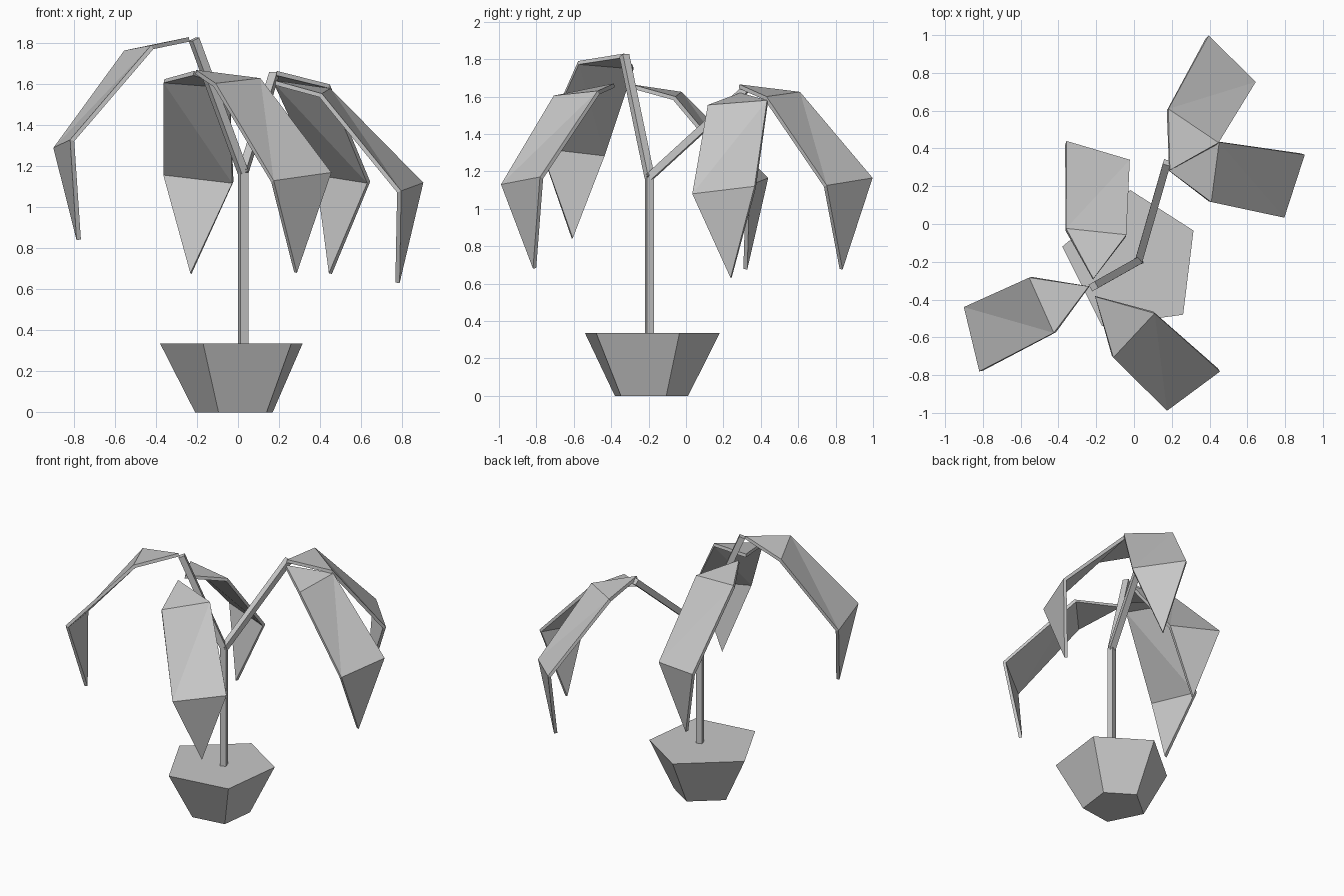
import bpy, bmesh
from math import sin, cos, radians
from mathutils import Vector, Matrix

cube = bpy.data.objects.get("Cube")
if cube:
    bpy.data.objects.remove(cube, do_unlink=True)

# One plain grey for the whole plant
GREY = (0.58, 0.58, 0.58, 1)
grey = bpy.data.materials.new("plain grey")
grey.use_nodes = True
grey.diffuse_color = GREY
grey.node_tree.nodes["Principled BSDF"].inputs["Base Color"].default_value = GREY


def make_object(name, points, faces):
    mesh = bpy.data.meshes.new(name)
    mesh.from_pydata([tuple(p) for p in points], [], faces)
    mesh.materials.append(grey)
    obj = bpy.data.objects.new(name, mesh)
    bpy.context.collection.objects.link(obj)
    return obj


def prism(name, lower, upper):
    """Closed solid between two matching rings of points."""
    n = len(lower)
    sides = [(i, (i + 1) % n, (i + 1) % n + n, i + n) for i in range(n)]
    caps = [tuple(reversed(range(n))), tuple(range(n, n + n))]
    obj = make_object(name, lower + upper, sides + caps)
    bm = bmesh.new()
    bm.from_mesh(obj.data)
    bmesh.ops.recalc_face_normals(bm, faces=bm.faces)
    bm.to_mesh(obj.data)
    bm.free()
    return obj


def beam(name, start, end, turn, width=0.04):
    """Square bar from start to end, turned about its own length."""
    start, end = Vector(start), Vector(end)
    axis = (end - start).normalized()
    heading = Vector((cos(radians(turn)), sin(radians(turn)), 0))
    u = (heading - axis * heading.dot(axis)).normalized() * width / 2
    v = axis.cross(u)
    ring = [u + v, v - u, -u - v, u - v]
    return prism(name, [start + r for r in ring], [end + r for r in ring])


def leaf(name, base, fold, bend, heading):
    """Drooping leaf: pointed base, two crosswise creases, hanging tip."""
    def place(centre, angle, along, left, drop):
        c, s = cos(radians(angle)), sin(radians(angle))
        return (centre[0] + along * c - left * s,
                centre[1] + along * s + left * c, base[2] - drop)

    skewed = heading - 10.5
    points = [base,
              place(fold, heading, 0, 0.16, 0.04),
              place(fold, heading, 0, -0.16, 0.065),
              place(bend, skewed, 0, 0.175, 0.5),
              place(bend, skewed, 0, -0.175, 0.54),
              place(bend, heading, -0.066, 0.03, 0.99)]
    faces = [(0, 2, 1), (1, 2, 4), (1, 4, 3), (3, 4, 5)]
    obj = make_object(name, points, faces)
    solid = obj.modifiers.new("thickness", "SOLIDIFY")
    solid.thickness = 0.022
    solid.offset = -1
    return obj


# Five-sided pot, filled level with the rim
rim = [Vector(p) for p in ((0.315, -0.035, 0.335), (-0.02, 0.18, 0.335),
                           (-0.38, -0.12, 0.335), (-0.17, -0.54, 0.335),
                           (0.26, -0.48, 0.335))]
pot_centre = Vector((-0.005, -0.19, 0))
shrink = Matrix.Diagonal((0.545, 0.545, 0))
foot = [pot_centre + shrink @ (p - pot_centre) for p in rim]
prism("pot", foot, rim)

# Stem and its two branches
fork = (0.025, -0.195, 1.17)
beam("stem", (0.025, -0.195, 0.3), fork, 18)
beam("front_branch", fork, (-0.215, -0.33, 1.82), 120)
beam("back_branch", fork, (0.175, 0.325, 1.645), -15)

# Leaves on the front branch
leaf("right_leaf", (-0.24, -0.33, 1.83), (-0.49, -0.43), (-0.86, -0.61), 204)
leaf("front_leaf", (-0.205, -0.385, 1.67), (0, -0.59), (0.315, -0.885), -43)
leaf("middle_leaf", (-0.215, -0.29, 1.665), (-0.2, -0.04), (-0.19, 0.39), 84)

# Leaves on the back branch
leaf("back_leaf", (0.19, 0.285, 1.665), (0.315, 0.52), (0.52, 0.875), 56)
leaf("left_leaf", (0.175, 0.29, 1.62), (0.43, 0.275), (0.85, 0.2), -7.5)
